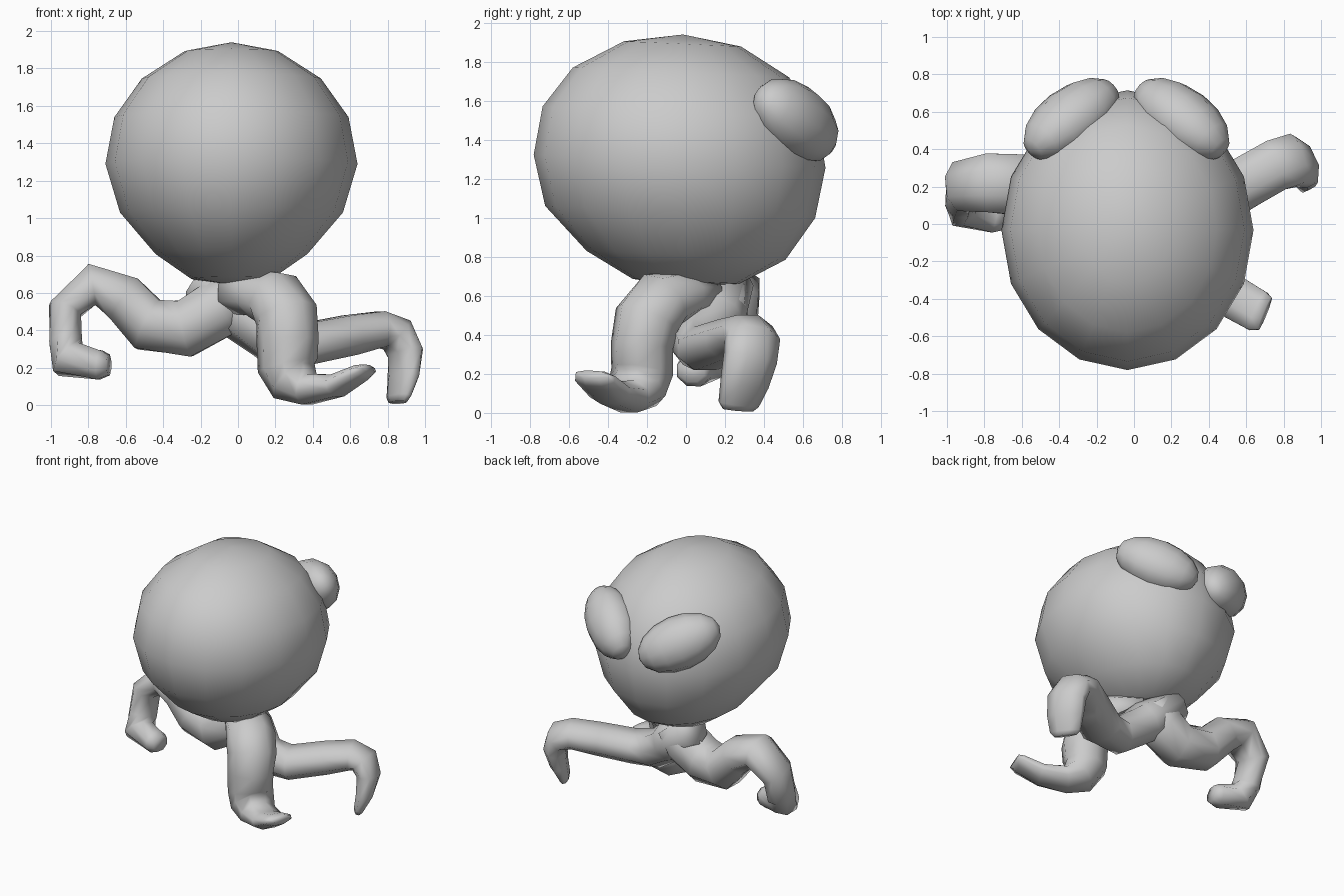
import bpy, bmesh, math
from mathutils import Vector, Matrix

cube = bpy.data.objects.get("Cube")
if cube:
    bpy.data.objects.remove(cube, do_unlink=True)

GREY = (0.6, 0.6, 0.6, 1)
skin = bpy.data.materials.new("soft grey")
skin.use_nodes = True
skin.diffuse_color = GREY
skin.node_tree.nodes["Principled BSDF"].inputs["Base Color"].default_value = GREY


def finish(bm, name):
    bmesh.ops.recalc_face_normals(bm, faces=bm.faces)
    for f in bm.faces:
        f.smooth = True
    mesh = bpy.data.meshes.new(name)
    bm.to_mesh(mesh)
    bm.free()
    mesh.materials.append(skin)
    obj = bpy.data.objects.new(name, mesh)
    bpy.context.collection.objects.link(obj)
    return obj


def bridge(bm, rings):
    """Join neighbouring rings of equal size with quads."""
    for a, b in zip(rings, rings[1:]):
        for k in range(len(a)):
            n = (k + 1) % len(a)
            bm.faces.new((a[k], a[n], b[n], b[k]))


def head(name, x, profile, top, bottom, slope, sides=16):
    """Stacked oval rings (z, y centre, x radius, y radius) closed at two poles."""
    bm = bmesh.new()
    rings = []
    for z, y, rx, ry in profile:
        ring = []
        for k in range(sides):
            a = 2 * math.pi * k / sides
            dy = ry * math.sin(a)
            ring.append(bm.verts.new((x + rx * math.cos(a), y + dy, z - slope * dy)))
        rings.append(ring)
    bridge(bm, rings)
    for ring, (y, z) in ((rings[0], top), (rings[-1], bottom)):
        pole = bm.verts.new((x, y, z))
        for k in range(sides):
            bm.faces.new((ring[k], ring[(k + 1) % sides], pole))
    return finish(bm, name)


def eye(name, centre, axes, radii):
    """Low-poly ellipsoid whose local axes are the given directions."""
    rot = Matrix(axes).transposed().to_4x4()
    mat = Matrix.Translation(centre) @ rot @ Matrix.Diagonal((*radii, 1))
    bm = bmesh.new()
    bmesh.ops.create_uvsphere(bm, u_segments=12, v_segments=8, radius=1, matrix=mat)
    return finish(bm, name)


def tentacle(name, path, side_hint, sides=8):
    """Tube through (x, y, z, half width, half height) stations."""
    bm = bmesh.new()
    pts = [Vector(p[:3]) for p in path]
    rings = []
    for i, (*_, wide, high) in enumerate(path):
        before, after = pts[max(i - 1, 0)], pts[min(i + 1, len(pts) - 1)]
        d_in = (pts[i] - before).normalized()
        d_out = (after - pts[i]).normalized()
        tangent = (d_in + d_out).normalized()
        u = Vector(side_hint)
        u = (u - tangent * u.dot(tangent)).normalized()
        v = tangent.cross(u)
        rings.append([bm.verts.new(pts[i] + u * wide * math.cos(a) + v * high * math.sin(a))
                      for a in (2 * math.pi * (k + 0.5) / sides for k in range(sides))])
    bridge(bm, rings)
    bm.faces.new(rings[0])
    bm.faces.new(rings[-1])
    return finish(bm, name)


# Head, round above and narrowing below, tipped slightly toward the eyes
head("head", -0.035, [
    (1.892, -0.018, 0.251, 0.30),
    (1.746, -0.026, 0.479, 0.554),
    (1.54, -0.03, 0.626, 0.705),
    (1.29, -0.033, 0.674, 0.748),
    (1.03, -0.03, 0.596, 0.692),
    (0.808, 0.0, 0.406, 0.51),
    (0.675, 0.0, 0.215, 0.274)], (-0.015, 1.94), (0, 0.645), 0.045)

# Slanted bulging eyes, mirrored about the head centre
for name, s in (("eye_left", 1), ("eye_right", -1)):
    along = Vector((0.73 * s, -0.56, 0.41)).normalized()
    out = Vector((0.46 * s, 0.82, 0.30))
    out = (out - along * out.dot(along)).normalized()
    eye(name, (-0.04 + 0.295 * s, 0.56, 1.5), [out, along.cross(out), along],
        (0.17, 0.195, 0.31))

# Standing tentacle with a flattened toe
tentacle("front_tentacle", [
    (-0.02, 0.09, 0.60, 0.14, 0.12),
    (0.10, -0.02, 0.60, 0.17, 0.13),
    (0.20, -0.13, 0.57, 0.18, 0.16),
    (0.26, -0.20, 0.48, 0.175, 0.17),
    (0.265, -0.225, 0.35, 0.16, 0.17),
    (0.265, -0.225, 0.21, 0.16, 0.165),
    (0.30, -0.25, 0.13, 0.16, 0.14),
    (0.38, -0.30, 0.085, 0.14, 0.09),
    (0.53, -0.39, 0.105, 0.125, 0.065),
    (0.66, -0.465, 0.175, 0.12, 0.045),
    (0.70, -0.48, 0.195, 0.10, 0.025)], (0.5, 0.85, 0))

# Reaching tentacle bending down to a thin tip
tentacle("left_tentacle", [
    (-0.20, 0.22, 0.67, 0.13, 0.13),
    (0.02, 0.15, 0.49, 0.16, 0.15),
    (0.20, 0.07, 0.35, 0.16, 0.14),
    (0.38, 0.10, 0.33, 0.16, 0.12),
    (0.60, 0.225, 0.375, 0.15, 0.115),
    (0.76, 0.315, 0.405, 0.15, 0.105),
    (0.85, 0.34, 0.375, 0.15, 0.10),
    (0.895, 0.33, 0.28, 0.15, 0.085),
    (0.885, 0.30, 0.15, 0.14, 0.065),
    (0.86, 0.27, 0.045, 0.12, 0.04),
    (0.855, 0.265, 0.015, 0.09, 0.03)], (-0.45, 0.87, 0))

# Raised tentacle curling back under itself
tentacle("right_tentacle", [
    (0.0, 0.17, 0.64, 0.14, 0.13),
    (-0.11, 0.15, 0.51, 0.18, 0.17),
    (-0.28, 0.15, 0.41, 0.18, 0.165),
    (-0.48, 0.20, 0.43, 0.175, 0.155),
    (-0.61, 0.21, 0.57, 0.175, 0.14),
    (-0.78, 0.22, 0.645, 0.17, 0.12),
    (-0.925, 0.20, 0.51, 0.145, 0.095),
    (-0.92, 0.14, 0.33, 0.125, 0.095),
    (-0.905, 0.085, 0.245, 0.115, 0.11),
    (-0.74, 0.04, 0.215, 0.095, 0.085),
    (-0.69, 0.03, 0.215, 0.07, 0.06)], (0, 1, 0))
